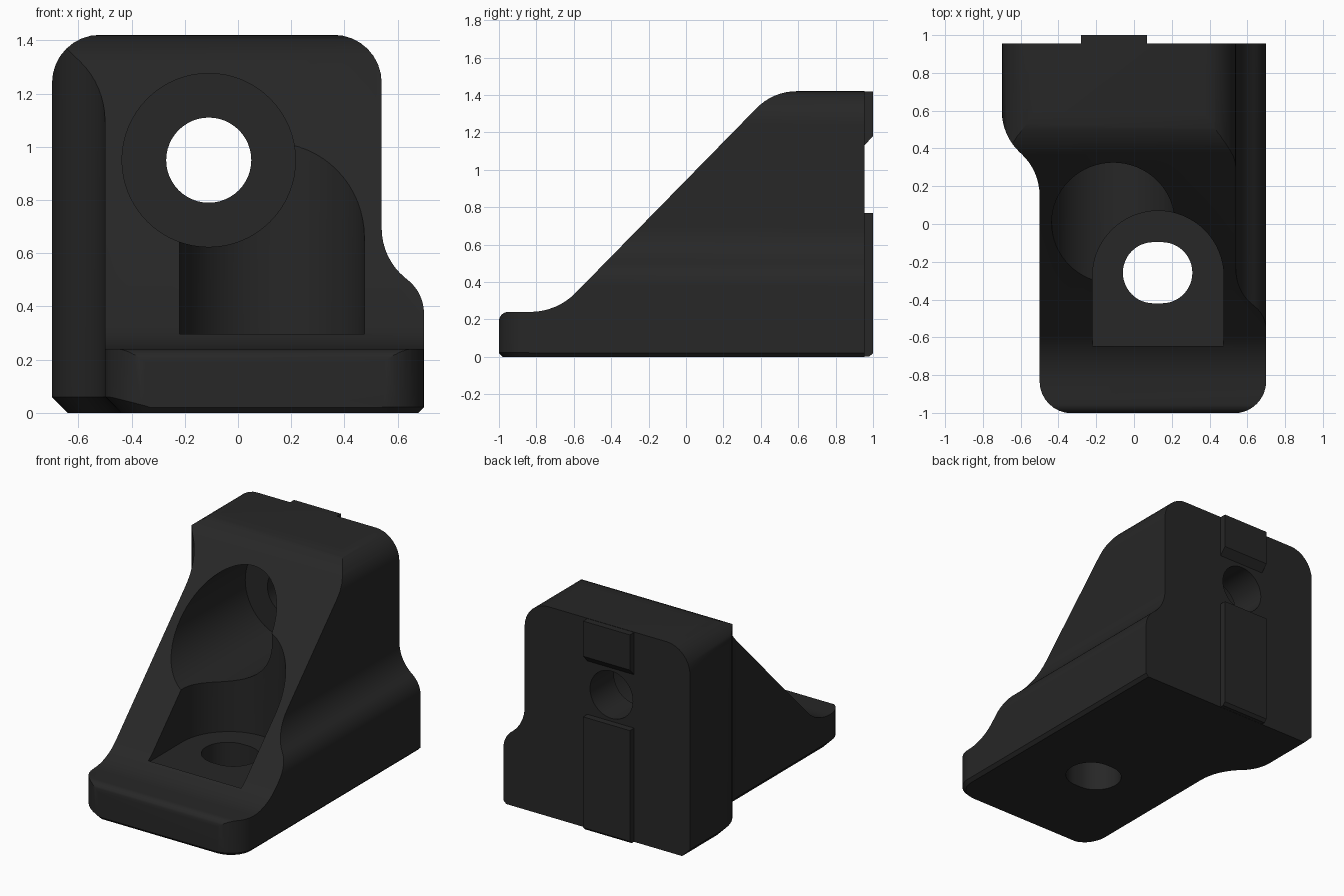
import bpy, bmesh, math
from mathutils import Vector

if "Cube" in bpy.data.objects:
    bpy.data.objects.remove(bpy.data.objects["Cube"])

black = bpy.data.materials.new("black_plastic")
black.diffuse_color = (0.02, 0.02, 0.02, 1)
black.use_nodes = True
black.node_tree.nodes["Principled BSDF"].inputs["Base Color"].default_value = black.diffuse_color


def rounded(corners, segs=8):
    """Outline from (a, b, radius) corners, each corner rounded by its radius."""
    out = []
    n = len(corners)
    for i, (a, b, r) in enumerate(corners):
        p = Vector((a, b))
        if r == 0:
            out.append(p)
            continue
        u = (Vector(corners[i - 1][:2]) - p).normalized()
        v = (Vector(corners[(i + 1) % n][:2]) - p).normalized()
        half = u.angle(v) / 2
        centre = p + (u + v).normalized() * (r / math.sin(half))
        t = r / math.tan(half)
        s, e = p + u * t - centre, p + v * t - centre
        sweep = s.angle(e)
        for k in range(segs + 1):
            f = k / segs
            out.append(centre + (s * math.sin((1 - f) * sweep)
                                 + e * math.sin(f * sweep)) / math.sin(sweep))
    return out


def arc(cx, cy, r, a0, a1, n):
    return [Vector((cx + r * math.cos(math.radians(a0 + (a1 - a0) * k / n)),
                    cy + r * math.sin(math.radians(a0 + (a1 - a0) * k / n))))
            for k in range(n + 1)]


def place(axis, p, d):
    return {"x": (d, p[0], p[1]), "y": (p[0], d, p[1]), "z": (p[0], p[1], d)}[axis]


def loft(name, axis, rings):
    """Closed solid through a list of (outline points, depths) rings."""
    bm = bmesh.new()
    loops = [[bm.verts.new(place(axis, p, d)) for p, d in zip(pts, ds)]
             for pts, ds in rings]
    for lo, hi in zip(loops, loops[1:]):
        for i in range(len(lo)):
            j = (i + 1) % len(lo)
            bm.faces.new((lo[i], lo[j], hi[j], hi[i]))
    bm.faces.new(loops[0][::-1])
    bm.faces.new(loops[-1])
    bmesh.ops.recalc_face_normals(bm, faces=bm.faces)
    me = bpy.data.meshes.new(name)
    bm.to_mesh(me)
    bm.free()
    ob = bpy.data.objects.new(name, me)
    bpy.context.collection.objects.link(ob)
    me.materials.append(black)
    return ob


def prism(name, axis, pts, lo, hi):
    return loft(name, axis, [(pts, [lo] * len(pts)), (pts, [hi] * len(pts))])


def combine(ob, tool, op):
    bpy.context.view_layer.objects.active = ob
    m = ob.modifiers.new(op.lower(), "BOOLEAN")
    m.operation, m.object, m.solver = op, tool, "EXACT"
    bpy.ops.object.modifier_apply(modifier=m.name)
    bpy.data.objects.remove(tool)


# Plan outline, with a chamfered bottom edge that is wider on the left
plan = rounded([(-0.70, 0.955, 0), (-0.70, 0.47, 0.30), (-0.50, 0.28, 0.30),
                (-0.50, -1.002, 0.17), (0.70, -1.002, 0.17), (0.70, 0.955, 0)])
bottom, chamfer = [], []
for i, p in enumerate(plan):
    t = (plan[(i + 1) % len(plan)] - plan[i - 1]).normalized()
    inward = Vector((-t.y, t.x))
    if p.y > 0.9:
        inward = Vector((-1 if p.x > 0 else 1, 0))
    d = 0.022 + 0.038 * min(1, max(0, (-0.33 - p.x) / 0.15))
    bottom.append(p + inward * d)
    chamfer.append(d)
n = len(plan)
body = loft("bracket_body", "z", [(bottom, [0] * n), (plan, chamfer), (plan, [1.6] * n)])

# Side outline: front ledge, sloping face, flat top
side = rounded([(-1.0, -0.2, 0), (-1.0, 0.24, 0.05), (-0.69, 0.24, 0.34),
                (0.466, 1.42, 0.30), (1.2, 1.42, 0), (1.2, -0.2, 0)])
combine(body, prism("side_outline", "x", side, -1, 1), "INTERSECT")

# Front outline: rounded top, stepped right shoulder
front = rounded([(-0.699, -0.2, 0), (-0.699, 1.421, 0.18), (0.54, 1.421, 0.18),
                 (0.54, 0.58, 0.24), (0.699, 0.45, 0.16), (0.699, -0.2, 0)])
combine(body, prism("front_outline", "y", front, -1.3, 1.3), "INTERSECT")

# Locating ribs on the back, above and below the hole
lower_rib = [(0.94, 0.001), (0.98, 0.001), (1.0, 0.02), (1.0, 0.77), (0.94, 0.77)]
upper_rib = [(0.94, 1.115), (1.0, 1.18), (1.0, 1.418), (0.94, 1.418)]
for name, pts in (("lower_rib", lower_rib), ("upper_rib", upper_rib)):
    combine(body, prism(name, "x", pts, -0.28, 0.07), "UNION")

# Vertical screw pocket with a round back
pocket = [Vector((-0.22, -0.645)), Vector((0.475, -0.645))]
pocket += arc(0.1275, -0.278, 0.3475, 0, 180, 32)
combine(body, prism("floor_pocket", "z", pocket, 0.285, 1.6), "DIFFERENCE")

# Horizontal screw bore, and the hole through the back
bore = arc(-0.11, 0.95, 0.326, 0, 360, 64)[:-1]
combine(body, prism("back_bore", "y", bore, -1.2, 0.70), "DIFFERENCE")
hole = arc(-0.11, 0.95, 0.16, 0, 360, 48)[:-1]
combine(body, prism("back_hole", "y", hole, 0.5, 1.2), "DIFFERENCE")

# Slotted hole through the floor
slot = arc(0.147, -0.258, 0.162, -90, 90, 24) + arc(0.103, -0.258, 0.162, 90, 270, 24)
combine(body, prism("floor_slot", "z", slot, -0.2, 0.4), "DIFFERENCE")

# Smooth curved faces, keep the edges sharp
bpy.ops.object.select_all(action="DESELECT")
body.select_set(True)
bpy.context.view_layer.objects.active = body
bpy.ops.object.shade_smooth_by_angle(angle=math.radians(30))
